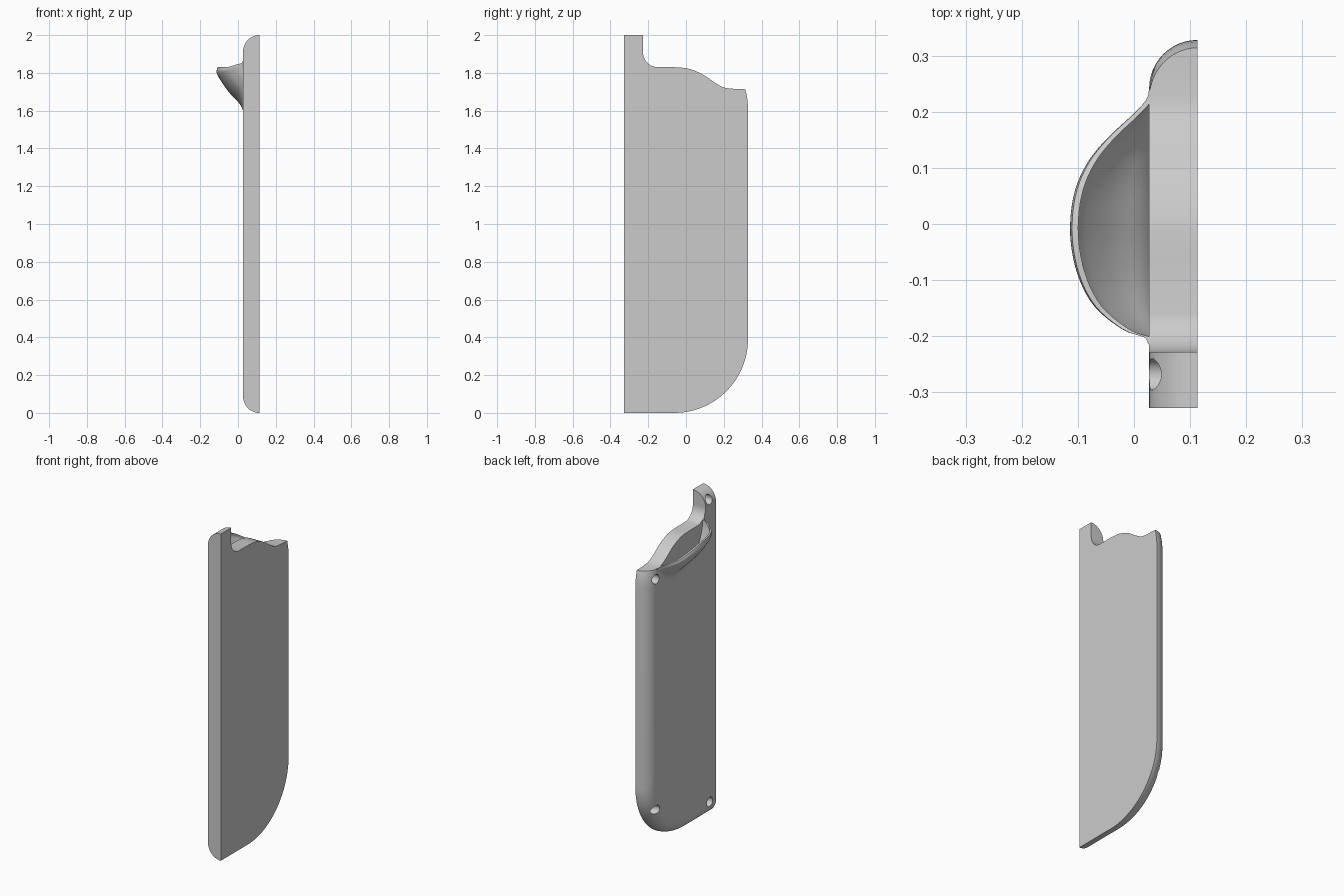
import bpy, bmesh, math
from mathutils import Vector

old = bpy.data.objects.get("Cube")
if old:
    bpy.data.objects.remove(old, do_unlink=True)

grey = bpy.data.materials.new("plain grey")
grey.use_nodes = True
GREY = (0.6, 0.6, 0.6, 1)
grey.diffuse_color = GREY
grey.node_tree.nodes["Principled BSDF"].inputs["Base Color"].default_value = GREY

INNER_X, OUTER_X = 0.113, 0.027      # flat mating face, rounded outer face
FRONT, HALF_W, CORNER = -0.328, 0.328, 0.39
EDGE = INNER_X - OUTER_X


def loft(name, rings):
    """Skin closed rings of equal length and cap both ends."""
    bm = bmesh.new()
    rows = [[bm.verts.new(p) for p in ring] for ring in rings]
    n = len(rows[0])
    for a, b in zip(rows, rows[1:]):
        for i in range(n):
            j = (i + 1) % n
            bm.faces.new((a[i], a[j], b[j], b[i]))
    bm.faces.new(rows[0][::-1])
    bm.faces.new(rows[-1])
    bmesh.ops.recalc_face_normals(bm, faces=bm.faces)
    mesh = bpy.data.meshes.new(name)
    bm.to_mesh(mesh)
    bm.free()
    obj = bpy.data.objects.new(name, mesh)
    obj.data.materials.append(grey)
    bpy.context.collection.objects.link(obj)
    return obj


def spline(points, steps):
    """Smooth curve through the points."""
    pts = [Vector(p) for p in points]
    pts = [2 * pts[0] - pts[1]] + pts + [2 * pts[-1] - pts[-2]]
    out = []
    for a, b, c, d in zip(pts, pts[1:], pts[2:], pts[3:]):
        for k in range(steps):
            t = k / steps
            out.append(0.5 * (2 * b + (c - a) * t + (2 * a - 5 * b + 4 * c - d) * t ** 2
                              + (3 * b - a - 3 * c + d) * t ** 3))
    return out + [pts[-2]]


def activate(obj):
    bpy.ops.object.select_all(action='DESELECT')
    obj.select_set(True)
    bpy.context.view_layer.objects.active = obj


def cut(obj, cutter):
    cutter.hide_render = True
    mod = obj.modifiers.new("cut", 'BOOLEAN')
    mod.object, mod.operation, mod.solver = cutter, 'DIFFERENCE', 'EXACT'
    activate(obj)
    bpy.ops.object.modifier_apply(modifier=mod.name)
    bpy.data.objects.remove(cutter, do_unlink=True)


# Slab outline, pulled in as it rolls over to the outer face
def outline(x, inset):
    r, cy = CORNER - inset, HALF_W - CORNER
    pts = [(x, FRONT, inset)]
    for cz, start in ((CORNER, -90), (2 - CORNER, 0)):
        for k in range(25):
            a = math.radians(start + k * 90 / 24)
            pts.append((x, cy + r * math.cos(a), cz + r * math.sin(a)))
    return pts + [(x, FRONT, 2 - inset)]


rings = []
for k in range(13):
    a = math.radians(k * 90 / 12)
    rings.append(outline(INNER_X - EDGE * math.sin(a), EDGE * (1 - math.cos(a))))
slab = loft("sheath_slab", rings)

# Mouth cut, leaving the tall tab at the front
fillet = [(-0.148 - 0.08 * math.cos(a), 1.91 - 0.08 * math.sin(a))
          for a in (math.radians(k * 9) for k in range(10))]
mouth = fillet + [tuple(p) for p in spline(
    [(-0.06, 1.83), (0, 1.825), (0.05, 1.81), (0.1, 1.785), (0.15, 1.75),
     (0.2, 1.723), (0.25, 1.716), (0.32, 1.713)], 5)]
cutter_outline = [(-0.228, 2.2)] + mouth + [(0.5, 1.713), (0.5, 2.2)]
cut(slab, loft("mouth_cutter", [[(x, y, z) for y, z in cutter_outline] for x in (-0.1, 0.3)]))

# Blind rivet holes in the outer face
for y, z in ((-0.268, 1.943), (-0.268, 0.095), (0.242, 0.24), (0.25, 1.655)):
    circle = [(y + 0.028 * math.cos(k * math.tau / 24), z + 0.028 * math.sin(k * math.tau / 24))
              for k in range(24)]
    cut(slab, loft("hole_cutter", [[(x, u, v) for u, v in circle] for x in (-0.05, 0.095)]))


def mouth_height(y):
    for (y0, z0), (y1, z1) in zip(mouth, mouth[1:]):
        if y0 <= y <= y1:
            return z0 + (z1 - z0) * (y - y0) / (y1 - y0)
    return mouth[-1][1]


# Flared lip: a thin open scoop standing off the outer face
lip = spline([(0.026, -0.215), (0.018, -0.202), (-0.02, -0.188), (-0.07, -0.147), (-0.1, -0.09),
              (-0.113, -0.02), (-0.107, 0.05), (-0.085, 0.105), (-0.05, 0.15),
              (0, 0.197), (0.022, 0.222), (0.027, 0.24)], 5)
FLARE = spline([(0, 0.98), (0.07, 1), (0.14, 0.98), (0.36, 0.76), (0.59, 0.48),
                (0.77, 0.2), (0.91, 0.05), (1, 0)], 2)
WALL = 0.011
sections = []
for x, y in lip:
    depth = max(OUTER_X - x, 0.0005)
    drop, top = 0.02 + 0.2 * depth / 0.14, mouth_height(y)
    outer = [(OUTER_X - depth * d, y, top - f * drop) for f, d in FLARE]
    inner = [(OUTER_X - max(depth * d - WALL, -0.01), y, top - f * drop) for f, d in FLARE]
    root = [(OUTER_X + 0.012, y, top - drop)]
    sections.append(outer + root + inner[::-1])
scoop = loft("flared_lip", sections)

for obj in (slab, scoop):
    activate(obj)
    bpy.ops.object.shade_smooth_by_angle(angle=math.radians(35))
